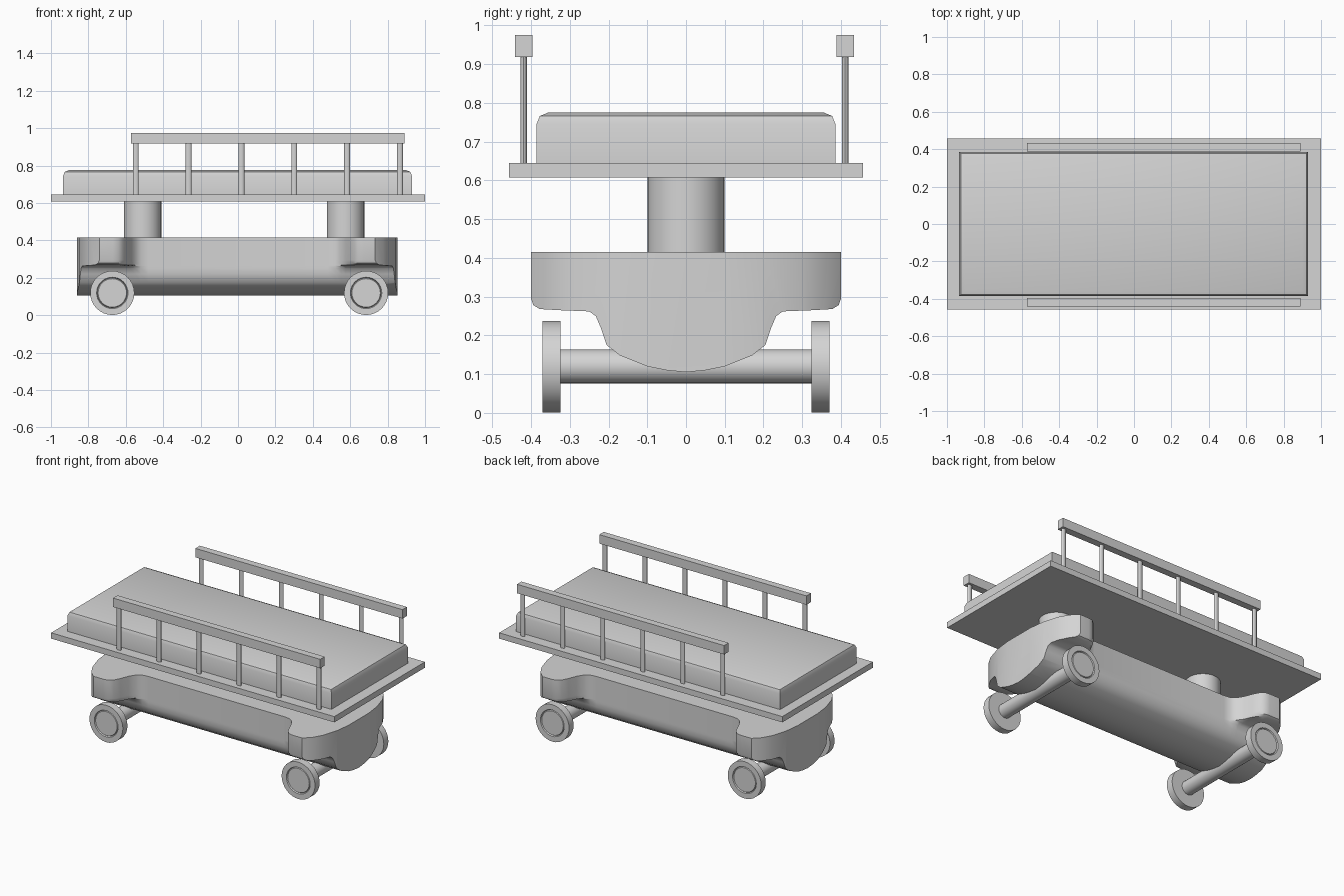
import bpy, bmesh, math
from mathutils import Matrix, Vector

if "Cube" in bpy.data.objects:
    bpy.data.objects.remove(bpy.data.objects["Cube"])

grey = bpy.data.materials.new("light grey")
grey.use_nodes = True
grey.diffuse_color = (0.66, 0.66, 0.66, 1)
grey.node_tree.nodes["Principled BSDF"].inputs["Base Color"].default_value = (0.66, 0.66, 0.66, 1)
parts = []


def finish(name, bm):
    bmesh.ops.recalc_face_normals(bm, faces=bm.faces)
    mesh = bpy.data.meshes.new(name)
    bm.to_mesh(mesh)
    bm.free()
    mesh.materials.append(grey)
    ob = bpy.data.objects.new(name, mesh)
    bpy.context.collection.objects.link(ob)
    parts.append(ob)
    return ob


def box_mesh(x, y, z):
    bm = bmesh.new()
    bmesh.ops.create_cube(bm, size=1)
    for v in bm.verts:
        v.co = Vector([(a + b) / 2 + c * (b - a) for (a, b), c in zip((x, y, z), v.co)])
    return bm


def cylinder_mesh(center, r, depth, sides=32, axis="Z", squash=1):
    bm = bmesh.new()
    bmesh.ops.create_cone(bm, cap_ends=True, segments=sides, radius1=r, radius2=r, depth=depth)
    turn = Matrix.Rotation(math.pi / 2, 4, "X") if axis == "Y" else Matrix.Diagonal((1, squash, 1, 1))
    bm.transform(Matrix.Translation(center) @ turn)
    bm.normal_update()
    return bm


# Undercarriage: cross-sections swept along x, flaring into four wheel arms
def section(bm, x, w):
    half = [(0, .105), (.05, .11), (.1, .12), (.17, .148), (.205, .175), (.22, .22), (.233, .25)]
    half = [(min(y, w), z) for y, z in half]
    root = min(.25, w)
    for t, z in ((0, .262), (.5, .265), (.85, .268), (.96, .278), (1, .295), (1, .415)):
        half.append((root + (w - root) * t, z))
    loop = half + [(-y, z) for y, z in reversed(half[1:])]
    return [bm.verts.new((x, y, z)) for y, z in loop]


stations = [(.48, .22), (.52, .225), (.55, .245), (.575, .285), (.595, .335),
            (.615, .375), (.64, .396), (.67, .4), (.9, .4)]
bm = bmesh.new()
rows = [section(bm, -x, w) for x, w in reversed(stations)]
rows += [section(bm, x, w) for x, w in stations]
for a, b in zip(rows, rows[1:]):
    for i in range(len(a)):
        j = (i + 1) % len(a)
        bm.faces.new((a[i], a[j], b[j], b[i]))
bm.faces.new(rows[0])
bm.faces.new(rows[-1])
bmesh.ops.recalc_face_normals(bm, faces=bm.faces)

# Trim both ends to a bowed plan outline
bow = [(.857, -.1), (.857, .1), (.845, .2), (.815, .3), (.78, .36), (.735, .402)]
for (x1, y1), (x2, y2) in zip(bow, bow[1:]):
    for sx in (-1, 1):
        for sy in (-1, 1):
            cut = bmesh.ops.bisect_plane(
                bm, geom=bm.verts[:] + bm.edges[:] + bm.faces[:], clear_outer=True,
                plane_co=(sx * x1 - .004, sy * y1, 0), plane_no=(sx * (y2 - y1), sy * (x1 - x2), 0))
            rim = [g for g in cut["geom_cut"] if isinstance(g, bmesh.types.BMEdge) and g.is_boundary]
            bmesh.ops.holes_fill(bm, edges=rim, sides=0)
finish("undercarriage", bm)

# Support columns
for end, x in (("foot", -.51), ("head", .575)):
    finish(end + "_column", cylinder_mesh((x, 0, .51), .1, .21))

# Bed platform and mattress with softened top edges
finish("platform", box_mesh((-1, 1), (-.457, .457), (.608, .645)))
bm = box_mesh((-.935, .93), (-.386, .386), (.645, .775))
top = [e for e in bm.edges if all(v.co.z > .7 for v in e.verts)]
bmesh.ops.bevel(bm, geom=top, offset=.03, segments=2, profile=.5, affect="EDGES")
finish("mattress", bm)

# Side rails on posts
for side, y in (("right", -.419), ("left", .411)):
    finish(side + "_rail", box_mesh((-.573, .89), (y - .0225, y + .0225), (.918, .975)))
    for i in range(6):
        x = -.547 + i * .2825
        finish(f"{side}_rail_post_{i + 1}",
               cylinder_mesh((x, y, .782), .0155, .28, 16, squash=.56))

# Axles and wheels with a grooved hub on the outer face
for end, x in (("foot", -.672), ("head", .685)):
    finish(end + "_axle", cylinder_mesh((x, 0, .12), .044, .66, 24, "Y"))
    for side, s in (("right", -1), ("left", 1)):
        bm = cylinder_mesh((x, s * .347, .119), .118, .046, 32, "Y")
        cap = max(bm.faces, key=lambda f: f.calc_center_median().y * s)
        for thick, depth in ((.034, 0), (.004, -.008), (.004, .006)):
            bmesh.ops.inset_region(bm, faces=[cap], thickness=thick, depth=depth)
        finish(f"{end}_{side}_wheel", bm)

bpy.ops.object.select_all(action="DESELECT")
for ob in parts:
    ob.select_set(True)
bpy.context.view_layer.objects.active = parts[0]
bpy.ops.object.shade_smooth_by_angle(angle=math.radians(35))
